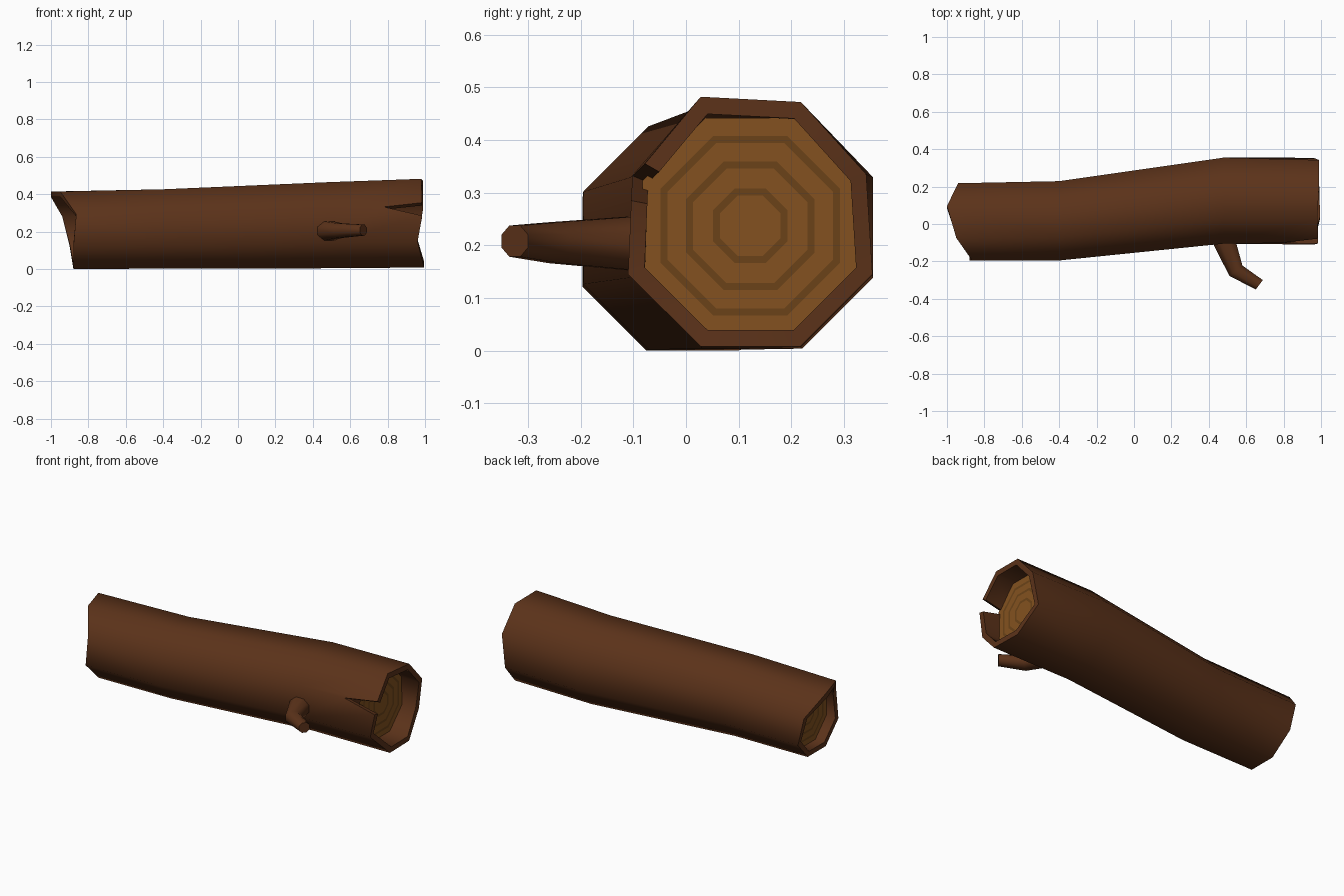
import bpy, bmesh, math
from mathutils import Vector

if "Cube" in bpy.data.objects:
    bpy.data.objects.remove(bpy.data.objects["Cube"])


def material(name, rgb):
    m = bpy.data.materials.new(name)
    m.diffuse_color = (*rgb, 1)
    m.use_nodes = True
    m.node_tree.nodes["Principled BSDF"].inputs["Base Color"].default_value = m.diffuse_color
    return m


BARK = material("bark", (0.105, 0.032, 0.010))
WOOD = material("heartwood", (0.23, 0.083, 0.014))
RING = material("growth_ring", (0.145, 0.055, 0.009))


def octagon(x, cy, cz, apothem):
    r = apothem / math.cos(math.pi / 8)
    return [Vector((x, cy + r * math.cos(a), cz + r * math.sin(a)))
            for a in (math.pi / 8 + k * math.pi / 4 for k in range(8))]


def finish(bm, name, mats, smooth=True):
    bmesh.ops.recalc_face_normals(bm, faces=bm.faces)
    me = bpy.data.meshes.new(name)
    bm.to_mesh(me)
    bm.free()
    ob = bpy.data.objects.new(name, me)
    bpy.context.collection.objects.link(ob)
    for m in mats:
        me.materials.append(m)
    if smooth:
        bpy.ops.object.select_all(action='DESELECT')
        ob.select_set(True)
        bpy.context.view_layer.objects.active = ob
        bpy.ops.object.shade_smooth_by_angle(angle=math.radians(50))
    return ob


def verts(bm, pts):
    return [bm.verts.new(p) for p in pts]


def bridge(bm, a, b):
    n = len(a)
    for i in range(n):
        j = (i + 1) % n
        bm.faces.new((a[i], a[j], b[j], b[i]))


def bridge_split(bm, a, b):
    # 8-sided ring a to the 10-point broken end b; the split apex is b[4]
    paths = [(0, 1), (1, 2), (2, 3, 4), (4, 5, 6), (6, 7), (7, 8), (8, 9), (9, 0)]
    for i, p in enumerate(paths):
        bm.faces.new([a[i], a[(i + 1) % 8]] + [b[k] for k in reversed(p)])


def shrink(pts, centre, s):
    return [Vector((p.x, centre[0] + (p.y - centre[0]) * s,
                    centre[1] + (p.z - centre[1]) * s)) for p in pts]


# Broken ends: left has shifted corners, right has a deep split at one corner
left = octagon(0, 0.011, 0.207, 0.207)
for p, x in zip(left, (-0.94, -1.0, -0.95, -0.865, -0.88, -0.88, -0.88, -0.90)):
    p.x = x
right = [Vector(p) for p in (
    (0.99, 0.342, 0.335), (0.99, 0.218, 0.472), (0.98, 0.028, 0.482),
    (0.985, -0.078, 0.355), (0.78, -0.102, 0.332), (0.985, -0.104, 0.285),
    (0.96, -0.11, 0.145), (0.995, 0.028, 0.008), (0.99, 0.217, 0.008),
    (0.96, 0.354, 0.145))]

# Hollow-ended log: outer bark, rims and inner walls
bm = bmesh.new()
L = verts(bm, left)
A = verts(bm, octagon(-0.4, 0.017, 0.214, 0.212))
B = verts(bm, octagon(0.48, 0.125, 0.234, 0.23))
R = verts(bm, right)
bridge(bm, L, A)
bridge(bm, A, B)
bridge_split(bm, B, R)
L2 = verts(bm, shrink(left, (0.011, 0.207), 0.86))
L3 = verts(bm, octagon(-0.7, 0.014, 0.21, 0.178))
bridge(bm, L, L2)
bridge(bm, L2, L3)
bm.faces.new(L3)
inner = shrink(right, (0.123, 0.24), 0.865)
inner[4].x = 0.80
R2 = verts(bm, inner)
R3 = verts(bm, octagon(0.68, 0.124, 0.238, 0.2))
bridge(bm, R, R2)
bridge_split(bm, R3, R2)
bm.faces.new(R3)
finish(bm, "log_bark", [BARK])


# Recessed heartwood with concentric growth rings
def heartwood(name, x, cy, cz, apothem):
    bm = bmesh.new()
    prev = None
    for i, f in enumerate((1, 0.83, 0.765, 0.595, 0.53, 0.345, 0.28)):
        ring = verts(bm, octagon(x, cy, cz, apothem * f))
        if prev:
            n = len(bm.faces)
            bridge(bm, prev, ring)
            bm.faces.ensure_lookup_table()
            for fc in bm.faces[n:]:
                fc.material_index = (i + 1) % 2
        prev = ring
    bm.faces.new(prev)
    for fc in bm.faces:
        fc.material_index = 0 if len(fc.verts) == 8 else fc.material_index
    # bands alternate wood, ring, wood ... from the outside inwards
    for k, fc in enumerate(bm.faces):
        fc.material_index = (k // 8) % 2
    finish(bm, name, [WOOD, RING], False)


heartwood("heartwood_right", 0.87, 0.122, 0.237, 0.205)
heartwood("heartwood_left", -0.82, 0.012, 0.209, 0.181)

# Broken branch stub: rings across a bent path
bm = bmesh.new()
prev = None
for c, d, ry, rz in (((0.465, -0.05, 0.203), (0.25, -1), 0.07, 0.06),
                     ((0.545, -0.25, 0.205), (0.62, -0.78), 0.048, 0.042),
                     ((0.67, -0.325, 0.208), (0.8, -0.6), 0.034, 0.032)):
    side = Vector((-d[1], d[0], 0)).normalized()
    pts = [Vector(c) + side * ry * math.cos(a) + Vector((0, 0, rz * math.sin(a)))
           for a in (math.pi / 8 + k * math.pi / 4 for k in range(8))]
    ring = verts(bm, pts)
    if prev:
        bridge(bm, prev, ring)
    else:
        bm.faces.new(ring)
    prev = ring
bm.faces.new(prev)
finish(bm, "branch_stub", [BARK])
